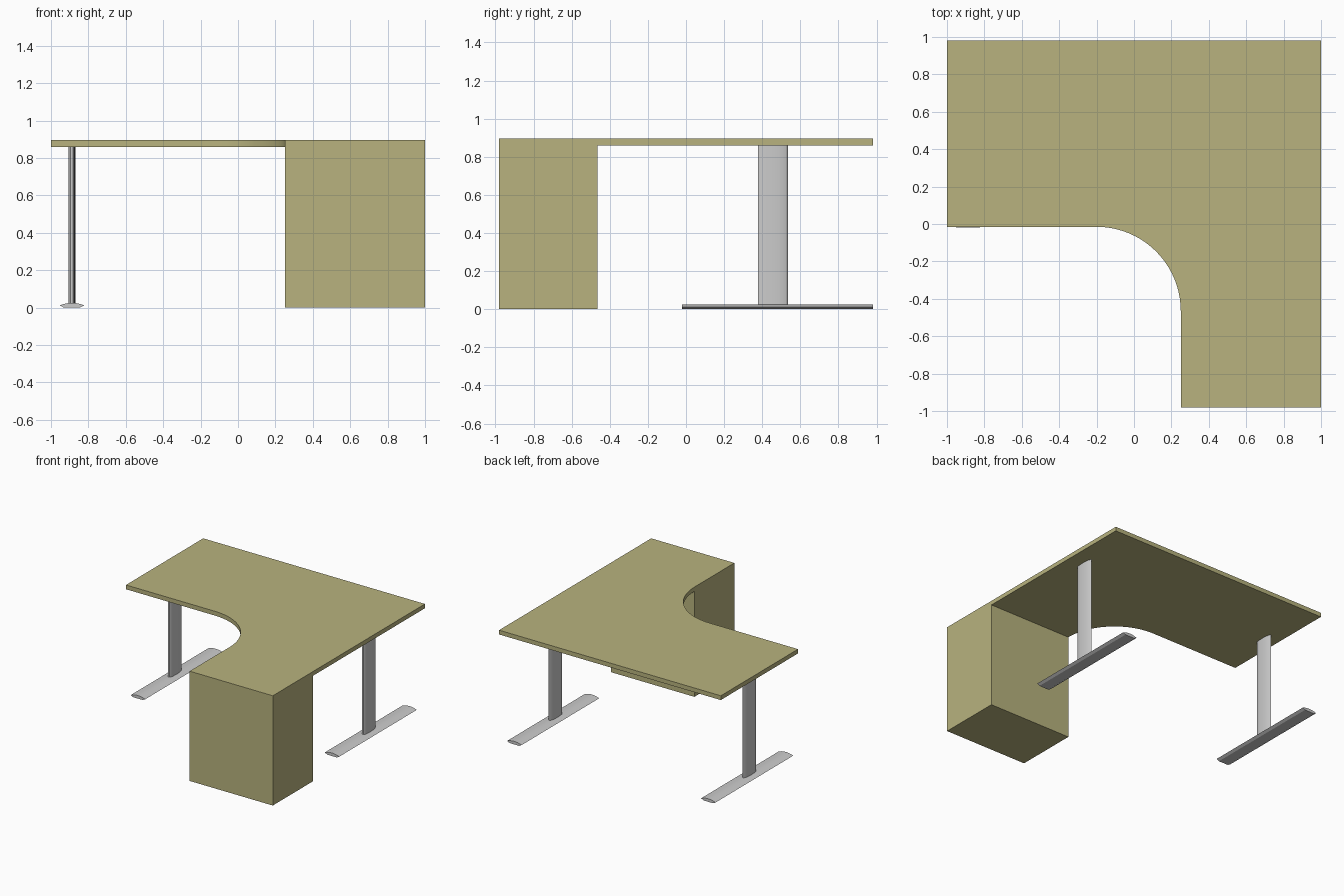
import bpy, bmesh
from math import sin, cos, pi
from mathutils import Vector, Matrix

if "Cube" in bpy.data.objects:
    bpy.data.objects.remove(bpy.data.objects["Cube"])


def finish(name, bm, mat=None, angle=0.5):
    bmesh.ops.recalc_face_normals(bm, faces=bm.faces)
    me = bpy.data.meshes.new(name)
    bm.to_mesh(me)
    bm.free()
    ob = bpy.data.objects.new(name, me)
    bpy.context.collection.objects.link(ob)
    if mat:
        me.materials.append(mat)
    bpy.ops.object.select_all(action='DESELECT')
    ob.select_set(True)
    bpy.context.view_layer.objects.active = ob
    bpy.ops.object.shade_smooth_by_angle(angle=angle)
    return ob


def prism(points, offset):
    """Closed solid from a 3D outline swept along offset."""
    bm = bmesh.new()
    low = [bm.verts.new(p) for p in points]
    high = [bm.verts.new(Vector(p) + Vector(offset)) for p in points]
    n = len(points)
    base = bm.faces.new(low)
    bm.faces.new(high)
    for i in range(n):
        j = (i + 1) % n
        bm.faces.new((low[i], low[j], high[j], high[i]))
    return bm, low, base


wood = bpy.data.materials.new("pale_wood")
wood.diffuse_color = (0.48, 0.45, 0.21, 1)
wood.use_nodes = True
wood.node_tree.nodes["Principled BSDF"].inputs["Base Color"].default_value = wood.diffuse_color

# L-shaped worktop with a rounded inner corner
UNDER, TOP, INNER = 0.86, 0.895, 0.25
R, FRONT, CAB = 0.45, -0.015, -0.465
steps = 20
arc = [(INNER - R + R * sin(i / steps * pi / 2),
        FRONT - R + R * cos(i / steps * pi / 2)) for i in range(steps + 1)]
outline = [(-1, 0.98), (-1, FRONT)] + arc + [
    (INNER, -0.98), (1, -0.98), (1, CAB), (1, 0.98)]
bm, low, base = prism([(x, y, UNDER) for x, y in outline], (0, 0, TOP - UNDER))

# Cabinet pedestal pulled down from the underside of the short wing
bmesh.utils.face_split(base, low[len(arc) + 1], low[-2])
cab = min((f for f in bm.faces
           if abs(f.calc_center_median().z - UNDER) < 1e-4),
          key=lambda f: f.calc_center_bounds().y)
ring = list(cab.verts)
lower = [bm.verts.new((v.co.x, v.co.y, 0)) for v in ring]
bm.faces.remove(cab)
for i in range(len(ring)):
    j = (i + 1) % len(ring)
    bm.faces.new((ring[i], ring[j], lower[j], lower[i]))
bm.faces.new(lower)
bmesh.ops.recalc_face_normals(bm, faces=bm.faces)
bmesh.ops.dissolve_limit(bm, angle_limit=0.01, verts=bm.verts, edges=bm.edges)
finish("worktop_and_cabinet", bm, wood, 0.4)

# Column section: one half, blunt in front and tapered to the back
half = [(0.007, 0.377), (0.014, 0.389), (0.017, 0.42), (0.018, 0.456),
        (0.017, 0.485), (0.013, 0.512), (0.007, 0.528)]
section = half + [(0, 0.534)] + [(-x, y) for x, y in reversed(half)]

# Foot section: flattened lens with a flat underside
foot_top = [(-0.065 + 0.13 * i / 12,
             0.012 + 0.013 * (1 - (i / 6 - 1) ** 2)) for i in range(13)]
foot_section = foot_top + [(0.043, 0), (-0.043, 0)]

for side, x0 in (("left", -0.888), ("right", 0.862)):
    bm, _, _ = prism([(x0 + x, y, 0.02) for x, y in section],
                     (0, 0, UNDER - 0.02))
    finish(side + "_leg_column", bm)
    bm, _, _ = prism([(x0 + x, -0.02, z) for x, z in foot_section],
                     (0, 1.0, 0))
    finish(side + "_foot", bm, angle=0.3)
